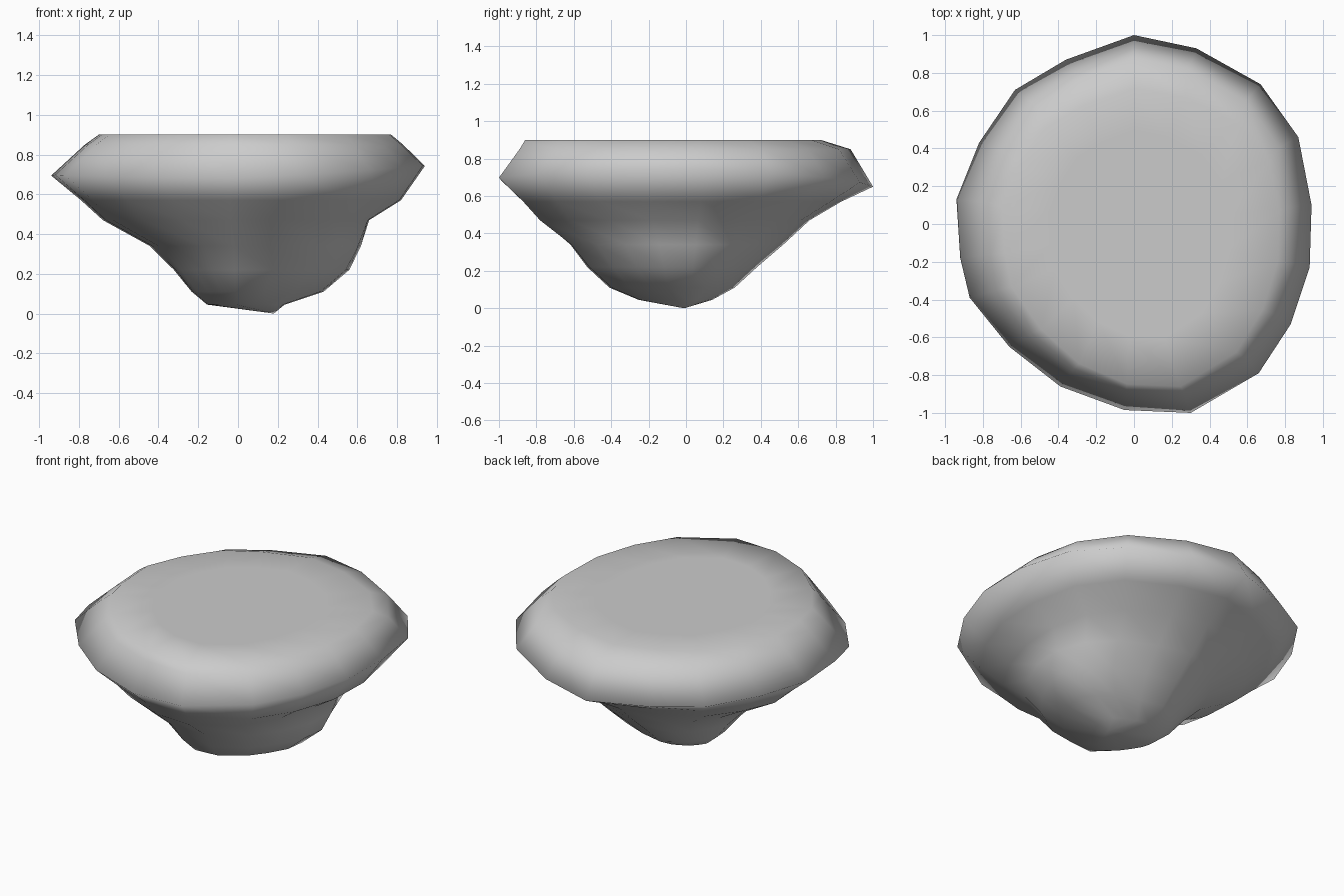
import bpy, bmesh, math

if "Cube" in bpy.data.objects:
    bpy.data.objects.remove(bpy.data.objects["Cube"])

# Outer rim seen from above, clockwise from the back
RIM = [(0, 1), (.33, .93), (.67, .74), (.87, .46), (.94, .1), (.93, -.23),
       (.83, -.53), (.66, -.79), (.3, -1), (-.05, -.985), (-.39, -.86), (-.66, -.65),
       (-.87, -.39), (-.92, -.18), (-.94, .13), (-.82, .43), (-.63, .71), (-.36, .87)]


def ring(z, left, right, front, back, pinch=0):
    """Rim outline squeezed to the given extents, optionally pinched on the diagonals."""
    pts = []
    for x, y in RIM:
        k = 1 - pinch * abs(math.sin(2 * math.atan2(y, x)))
        pts.append((k * x * (right if x > 0 else left) / .94,
                    k * y * (back if y > 0 else front), z))
    return pts


def rim_z(x, y):
    return .69 + .06 * max(x, 0) + .01 * max(-x, 0) - .01 * max(-y, 0) - .04 * max(y, 0)


def loft(name, rings, bottom):
    """Skin the rings, close the bottom with a tip and the top with one flat face."""
    bm = bmesh.new()
    loops = [[bm.verts.new(p) for p in r] for r in rings]
    tip = bm.verts.new(bottom)
    n = len(RIM)
    for i in range(n):
        j = (i + 1) % n
        bm.faces.new((tip, loops[0][j], loops[0][i]))
        for a, b in zip(loops, loops[1:]):
            bm.faces.new((a[i], a[j], b[j], b[i]))
    bm.faces.new(loops[-1])
    bmesh.ops.recalc_face_normals(bm, faces=bm.faces)
    for f in bm.faces:
        f.smooth = True
    me = bpy.data.meshes.new(name)
    bm.to_mesh(me)
    bm.free()
    ob = bpy.data.objects.new(name, me)
    bpy.context.collection.objects.link(ob)
    return ob


# Rock: lumpy tapering underside, wide rim, bevelled flat top
loft("floating_rock", [
    ring(.045, .16, .24, .26, .14, .1),
    ring(.11, .24, .44, .42, .26, .1),
    ring(.22, .33, .57, .54, .38, .08),
    ring(.34, .45, .625, .63, .52, .05),
    ring(.47, .68, .66, .78, .66),
    ring(.57, .79, .82, .87, .83),
    [(x, y, rim_z(x, y)) for x, y in RIM],
    ring(.85, .77, .83, .89, .88),
    ring(.9, .70, .77, .86, .72),
    ring(.9, .45, .5, .6, .5),
], bottom=(.18, -.01, 0))
